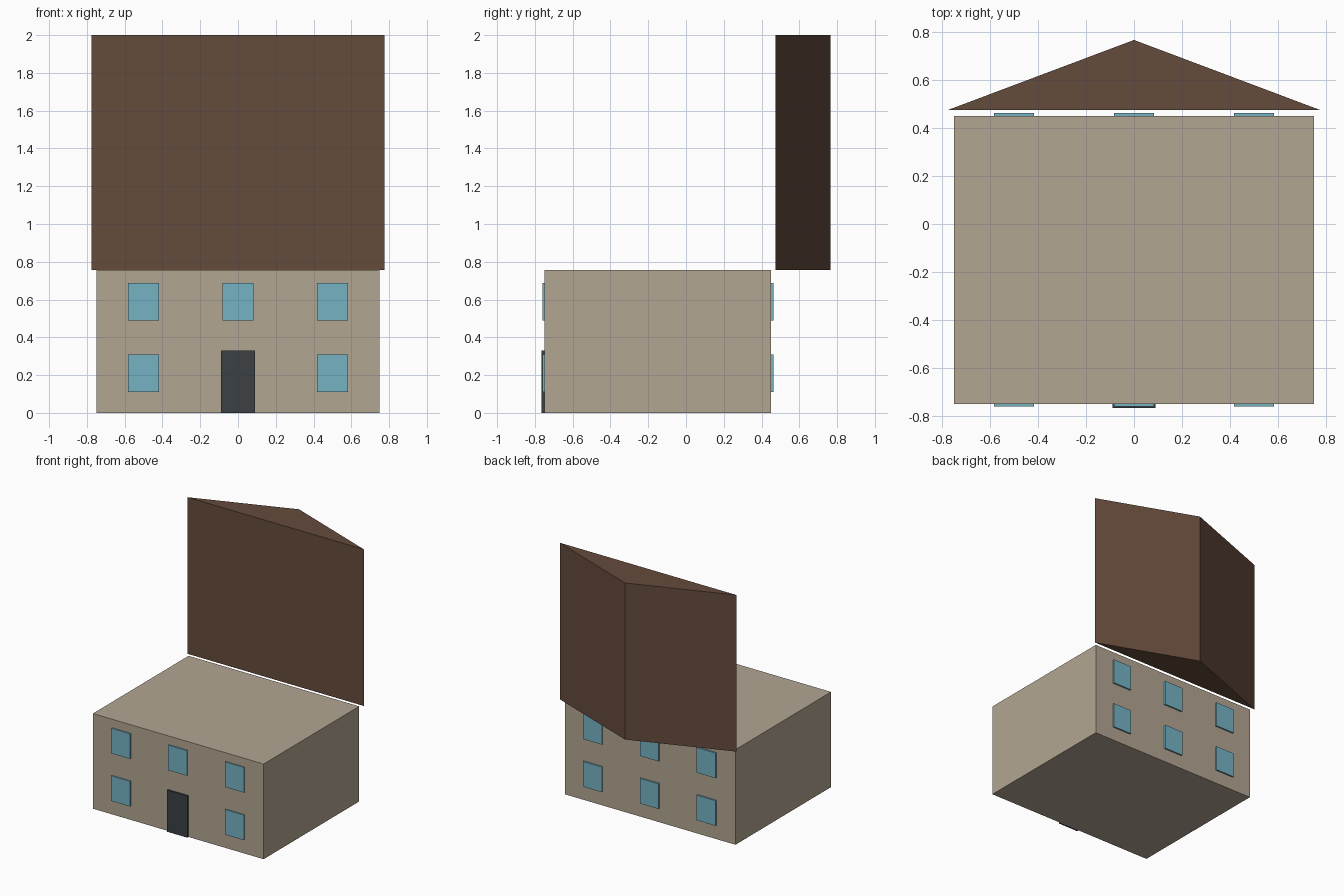
import bpy, bmesh

if "Cube" in bpy.data.objects:
    bpy.data.objects.remove(bpy.data.objects["Cube"])


def material(name, color):
    m = bpy.data.materials.new(name)
    m.diffuse_color = (*color, 1)
    m.use_nodes = True
    m.node_tree.nodes["Principled BSDF"].inputs["Base Color"].default_value = m.diffuse_color
    return m


WALL = material("wall_beige", (0.45, 0.38, 0.29))
ROOF = material("roof_brown", (0.13, 0.07, 0.045))
GLASS = material("window_blue", (0.18, 0.45, 0.55))
DOOR = material("door_dark", (0.045, 0.052, 0.058))


def prism(name, profile, z0, z1, mat):
    """Extrude a closed xy profile from z0 up to z1."""
    bm = bmesh.new()
    face = bm.faces.new([bm.verts.new((x, y, z0)) for x, y in profile])
    top = bmesh.ops.extrude_face_region(bm, geom=[face])["geom"]
    bmesh.ops.translate(bm, vec=(0, 0, z1 - z0),
                        verts=[v for v in top if isinstance(v, bmesh.types.BMVert)])
    bmesh.ops.recalc_face_normals(bm, faces=bm.faces)
    mesh = bpy.data.meshes.new(name)
    bm.to_mesh(mesh)
    bm.free()
    mesh.materials.append(mat)
    obj = bpy.data.objects.new(name, mesh)
    bpy.context.collection.objects.link(obj)
    return obj


def box(name, x0, x1, y0, y1, z0, z1, mat):
    return prism(name, [(x0, y0), (x1, y0), (x1, y1), (x0, y1)], z0, z1, mat)


FRONT, BACK, TOP = -0.75, 0.45, 0.756

# House body
box("house_body", -0.75, 0.75, FRONT, BACK, 0, TOP, WALL)

# Triangular roof prism standing upright behind the rear wall
prism("roof", [(-0.776, 0.474), (0.776, 0.474), (0, 0.766)], TOP, 2.0, ROOF)

# Front door
box("front_door", -0.09, 0.09, FRONT - 0.015, FRONT + 0.005, 0, 0.33, DOOR)

# Two rows of three windows per side; the door takes the lower middle slot
for side, y0, y1 in (("front", FRONT - 0.01, FRONT + 0.01),
                     ("back", BACK - 0.01, BACK + 0.012)):
    for row, z in (("lower", 0.21), ("upper", 0.588)):
        for col, x in (("left", -0.5), ("middle", 0), ("right", 0.5)):
            if (side, row, col) == ("front", "lower", "middle"):
                continue
            box(f"{side}_{row}_{col}_window", x - 0.083, x + 0.083,
                y0, y1, z - 0.1, z + 0.1, GLASS)
